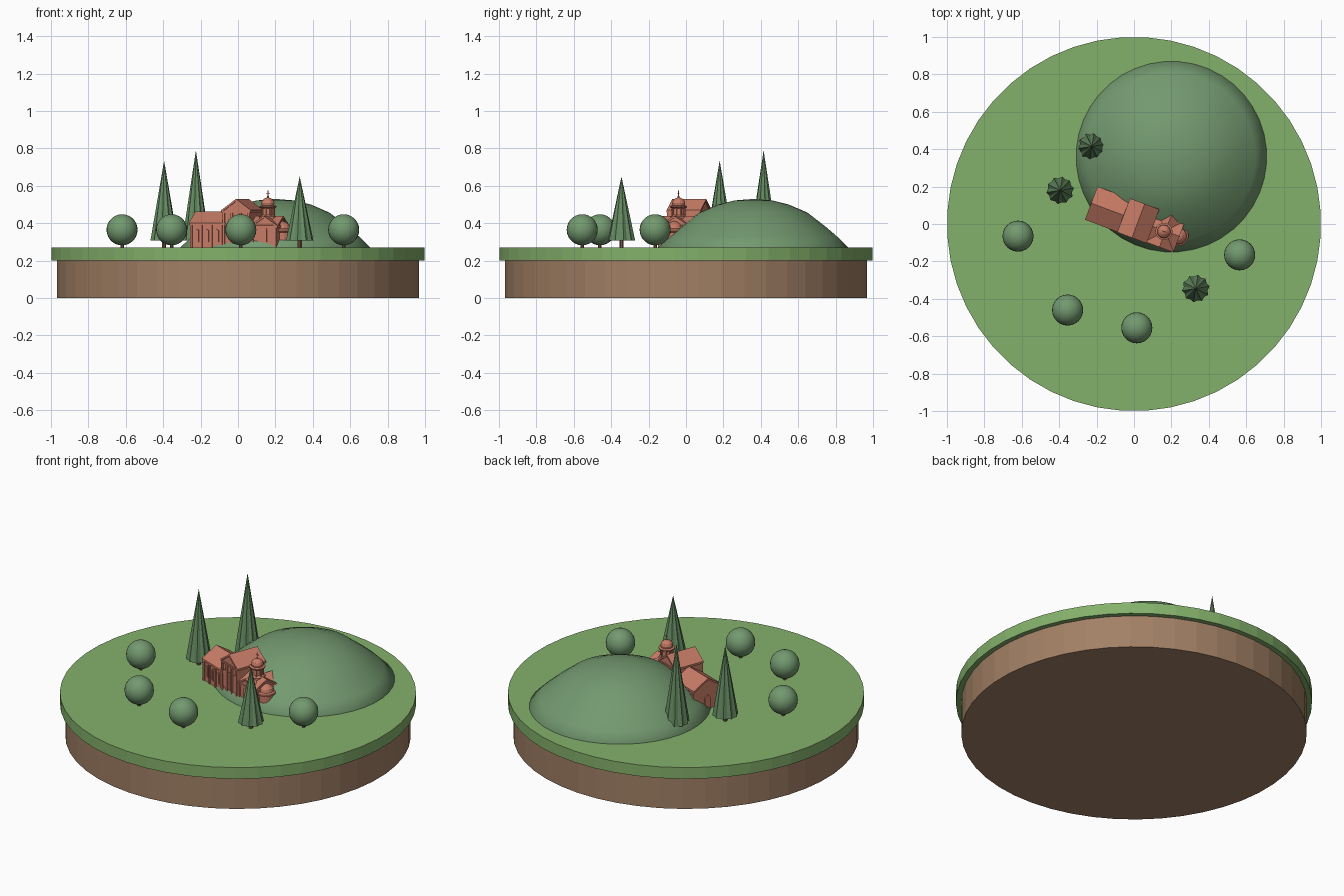
import bpy, bmesh, math
from mathutils import Matrix

cube = bpy.data.objects.get("Cube")
if cube:
    bpy.data.objects.remove(cube, do_unlink=True)


def material(name, *srgb):
    col = [((c / 255 + 0.055) / 1.055) ** 2.4 for c in srgb] + [1]
    m = bpy.data.materials.new(name)
    m.use_nodes = True
    m.diffuse_color = col
    m.node_tree.nodes["Principled BSDF"].inputs["Base Color"].default_value = col
    return m


GRASS = material("grass green", 132, 177, 107)
EARTH = material("earth brown", 162, 128, 101)
LEAF = material("leaf green", 115, 153, 111)
PINE = material("pine green", 103, 141, 99)
BARK = material("bark brown", 120, 88, 68)
CLAY = material("terracotta", 200, 124, 102)

GROUND = 0.27
# the church has its own frame: u along the nave, v across it
CHURCH = Matrix.Translation((0.023, 0.017, 0)) @ Matrix.Rotation(math.radians(-20.6), 4, "Z")


def finish(name, bm, mat, matrix=Matrix(), smooth=False):
    bmesh.ops.recalc_face_normals(bm, faces=bm.faces)
    me = bpy.data.meshes.new(name)
    bm.to_mesh(me)
    bm.free()
    me.materials.append(mat)
    for p in me.polygons:
        p.use_smooth = smooth
    ob = bpy.data.objects.new(name, me)
    ob.matrix_world = matrix
    bpy.context.collection.objects.link(ob)
    return ob


def lathe(name, profile, sides, mat, matrix=Matrix(), smooth=False, flute=1.0):
    """Revolve (radius, z) points; flute scales every second column."""
    bm = bmesh.new()
    rings = []
    for r, z in profile:
        ring = []
        for i in range(sides):
            a = math.tau * (i + 0.5) / sides
            k = r * (flute if i % 2 else 1)
            ring.append(bm.verts.new((k * math.cos(a), k * math.sin(a), z)))
        rings.append(ring)
    for low, high in zip(rings, rings[1:]):
        for i in range(sides):
            j = (i + 1) % sides
            bm.faces.new((low[i], low[j], high[j], high[i]))
    bm.faces.new(rings[0])
    bm.faces.new(rings[-1])
    bmesh.ops.remove_doubles(bm, verts=bm.verts, dist=1e-5)
    return finish(name, bm, mat, matrix, smooth)


def prism(name, outline, start, end, along):
    """Extrude an (across, z) outline along u or v of the church."""
    bm = bmesh.new()

    def place(a, z, d):
        return (d, a, z) if along == "u" else (a, d, z)
    one = [bm.verts.new(place(a, z, start)) for a, z in outline]
    two = [bm.verts.new(place(a, z, end)) for a, z in outline]
    bm.faces.new(one)
    bm.faces.new(two)
    for i in range(len(one)):
        j = (i + 1) % len(one)
        bm.faces.new((one[i], one[j], two[j], two[i]))
    return finish(name, bm, CLAY, CHURCH)


def box(name, u0, u1, v0, v1, z0, z1):
    return prism(name, [(u0, z0), (u1, z0), (u1, z1), (u0, z1)], v0, v1, "v")


def gable(name, mid, half, start, end, eave, ridge, along):
    """Gabled walls with an overhanging roof."""
    prism(name + "_walls", [(mid - half, GROUND - 0.01), (mid + half, GROUND - 0.01),
                            (mid + half, eave), (mid, ridge - 0.01), (mid - half, eave)],
          start, end, along)
    t, o = 0.012, 0.007
    w = half + o
    drop = eave - 0.004
    prism(name + "_roof", [(mid - w, drop - t / 2), (mid, ridge - t), (mid + w, drop - t / 2),
                           (mid + w, drop + t / 2), (mid, ridge), (mid - w, drop + t / 2)],
          start - o, end + o, along)


def arch(name, mid, half, z0, z1, start, end):
    outline = [(mid - half, z0), (mid + half, z0)]
    for i in range(7):
        a = math.pi * i / 6
        outline.append((mid + half * math.cos(a), z1 - half + half * math.sin(a)))
    prism(name, outline, start, end, "v")


# round island
lathe("earth_base", [(0.97, 0), (0.97, 0.2)], 48, EARTH)
lathe("grass_disc", [(1, 0.2), (1, GROUND)], 48, GRASS)

# hill with a short skirt under the grass
lathe("hill", [(0.46, 0.225), (0.505, 0.25), (0.51, 0.27), (0.45, 0.328), (0.39, 0.38), (0.29, 0.457),
               (0.19, 0.5), (0.1, 0.522), (0, 0.53)], 40, LEAF,
      Matrix.Translation((0.2, 0.36, 0)), smooth=True)

# tall conifers
for i, (x, y, top) in enumerate([(-0.225, 0.415, 0.79), (-0.395, 0.18, 0.735), (0.33, -0.345, 0.65)]):
    at = Matrix.Translation((x, y, 0))
    lathe(f"conifer_{i}", [(0.074, 0.308), (0, top)], 20, PINE, at, flute=0.87)
    lathe(f"conifer_trunk_{i}", [(0.012, 0.26), (0.012, 0.32)], 8, BARK, at)

# round bushes
for i, (x, y) in enumerate([(-0.62, -0.065), (-0.355, -0.46), (0.015, -0.555), (0.565, -0.165)]):
    bm = bmesh.new()
    bmesh.ops.create_uvsphere(bm, u_segments=24, v_segments=14, radius=0.083)
    finish(f"bush_{i}", bm, LEAF, Matrix.Translation((x, y, 0.365)), smooth=True)
    lathe(f"bush_stem_{i}", [(0.01, 0.26), (0.01, 0.3)], 8, BARK, Matrix.Translation((x, y, 0)))

# church body: low west wing, tall transept, crossed gables on the east
gable("west_wing", 0, 0.088, -0.262, -0.07, 0.4, 0.462, "u")
gable("transept", 0, 0.077, -0.09, 0.09, 0.468, 0.53, "v")
gable("east_long", 0, 0.082, 0.07, 0.228, 0.385, 0.44, "u")
gable("east_cross", 0.155, 0.073, -0.085, 0.085, 0.385, 0.44, "v")

# pilasters, cornices and arched windows on both long sides
for side, label in ((-1, "south"), (1, "north")):
    def out(v, t):
        return sorted((side * v, side * (v + t)))
    for i in range(4):
        u = -0.257 + i * 0.057
        box(f"wing_pilaster_{label}_{i}", u - 0.006, u + 0.006, *out(0.085, 0.01), GROUND, 0.395)
    for i in range(3):
        u = -0.2285 + i * 0.057
        arch(f"wing_window_frame_{label}_{i}", u, 0.014, 0.3, 0.375, *out(0.085, 0.007))
        arch(f"wing_window_{label}_{i}", u, 0.008, 0.306, 0.369, *out(0.085, 0.01))
    for u in (-0.071, -0.024, 0.024, 0.071):
        box(f"transept_pilaster_{label}", u - 0.006, u + 0.006, *out(0.085, 0.013), GROUND, 0.455)
    box(f"transept_cornice_{label}", -0.08, 0.08, *out(0.085, 0.012), 0.455, 0.465)
    for u in (-0.0475, 0, 0.0475):
        arch(f"transept_window_{label}", u, 0.011, 0.31, 0.42, *out(0.085, 0.01))
    for u in (0.09, 0.22):
        box(f"east_pilaster_{label}", u - 0.007, u + 0.007, *out(0.08, 0.012), GROUND, 0.385)
    arch(f"east_window_{label}", 0.155, 0.018, 0.3, 0.38, *out(0.08, 0.011))

# west door
prism("west_door", [(-0.02, GROUND), (0.02, GROUND), (0.02, 0.34), (0, 0.36), (-0.02, 0.34)],
      -0.27, -0.25, "u")

# round east apse with a domed cap
lathe("apse", [(0.045, 0.26), (0.045, 0.35), (0.055, 0.355), (0.055, 0.365), (0.045, 0.372),
               (0.04, 0.39), (0.022, 0.405), (0, 0.412)], 16, CLAY,
      CHURCH @ Matrix.Translation((0.228, 0, 0)))

# bell turret with cornices, dome and cross
TURRET = CHURCH @ Matrix.Translation((0.148, -0.005, 0))
lathe("turret", [(0.045, 0.4), (0.045, 0.435), (0.038, 0.44), (0.032, 0.445), (0.032, 0.478),
                 (0.046, 0.486), (0.046, 0.492), (0.033, 0.496), (0.036, 0.508), (0.031, 0.522),
                 (0.018, 0.533), (0.005, 0.538), (0.005, 0.545), (0, 0.548)], 16, CLAY, TURRET)
for i in range(8):
    lathe(f"turret_column_{i}", [(0.005, 0.44), (0.005, 0.482)], 6, CLAY,
          TURRET @ Matrix.Rotation(math.tau * i / 8, 4, "Z") @ Matrix.Translation((0.034, 0, 0)))
box("cross_post", 0.146, 0.15, -0.007, -0.003, 0.54, 0.576)
box("cross_arm", 0.137, 0.159, -0.007, -0.003, 0.559, 0.563)
